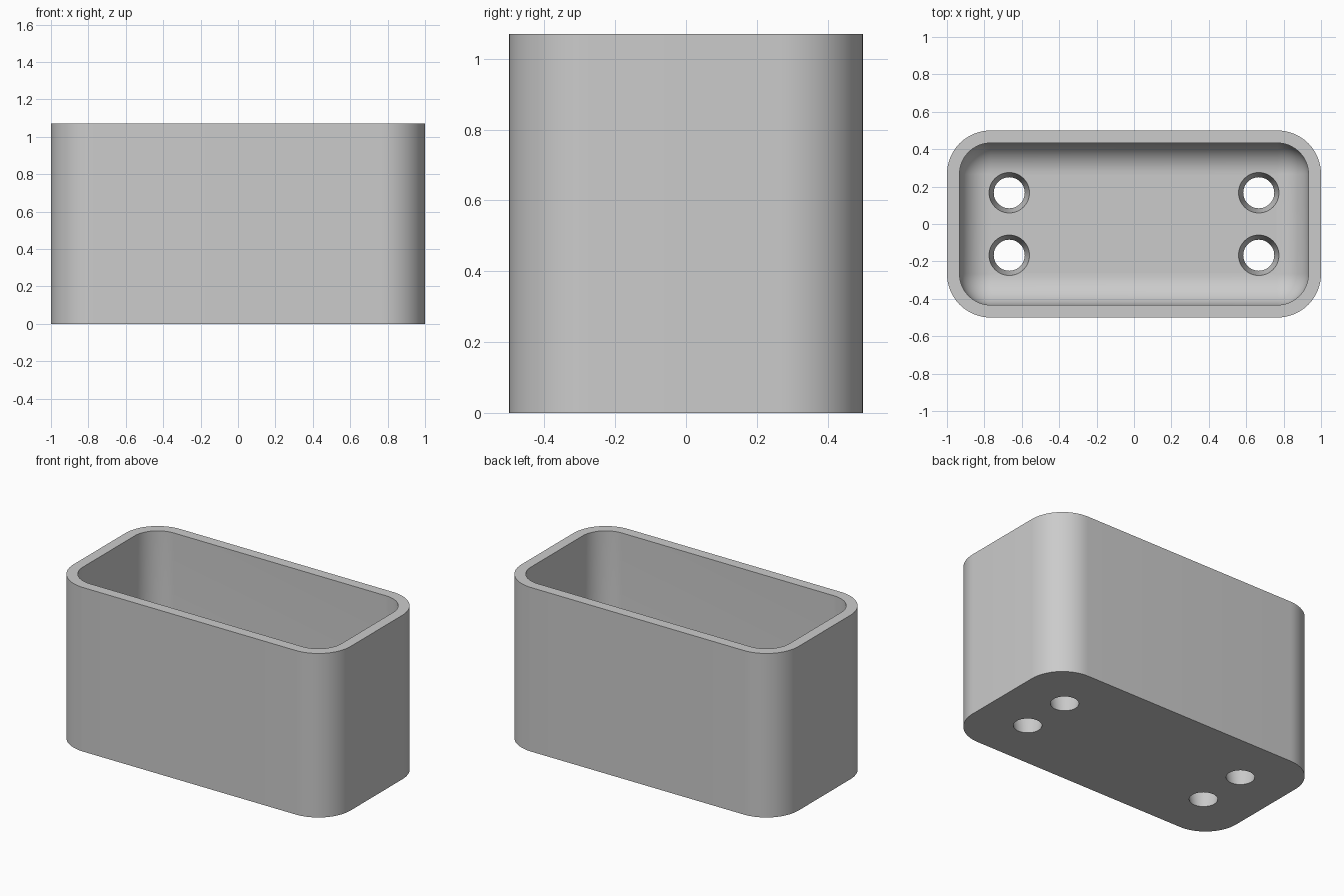
import bpy, bmesh, math

if "Cube" in bpy.data.objects:
    bpy.data.objects.remove(bpy.data.objects["Cube"])

HALF_X, HALF_Y, HEIGHT = 1.0, 0.5, 1.07
WALL, FLOOR = 0.067, 0.133
OUTER_R, INNER_R = 0.233, 0.167
HOLE_X, HOLE_Y = 0.667, 0.167
HOLE_R, HOLE_TOP_R = 0.083, 0.108
CORNER_STEPS, FILLET_STEPS = 16, 12

grey = bpy.data.materials.new("plain grey")
grey.use_nodes = True
grey.diffuse_color = (0.6, 0.6, 0.6, 1)
grey.node_tree.nodes["Principled BSDF"].inputs["Base Color"].default_value = grey.diffuse_color


def ring(bm, inset, radius, z):
    """Rounded rectangle of vertices, counter-clockwise from above."""
    cx, cy = HALF_X - inset - radius, HALF_Y - inset - radius
    verts = []
    for quarter, (sx, sy) in enumerate(((1, 1), (-1, 1), (-1, -1), (1, -1))):
        for i in range(CORNER_STEPS + 1):
            a = (quarter + i / CORNER_STEPS) * math.pi / 2
            verts.append(bm.verts.new((sx * cx + radius * math.cos(a),
                                       sy * cy + radius * math.sin(a), z)))
    return verts


# Box shell: outside wall, rim, inside wall, rounded floor edge
bm = bmesh.new()
rings = [ring(bm, 0, OUTER_R, 0), ring(bm, 0, OUTER_R, HEIGHT),
         ring(bm, WALL, INNER_R, HEIGHT)]
for i in range(FILLET_STEPS + 1):
    a = i / FILLET_STEPS * math.pi / 2
    d = INNER_R * (1 - math.cos(a))
    rings.append(ring(bm, WALL + d, INNER_R - d, FLOOR + INNER_R * (1 - math.sin(a))))
for low, high in zip(rings, rings[1:]):
    for i in range(len(low)):
        j = (i + 1) % len(low)
        bm.faces.new((low[i], low[j], high[j], high[i]))
bm.faces.new(rings[0][::-1])
bm.faces.new(rings[-1])
bmesh.ops.remove_doubles(bm, verts=bm.verts, dist=0.0001)
bmesh.ops.recalc_face_normals(bm, faces=bm.faces)
mesh = bpy.data.meshes.new("open_box")
bm.to_mesh(mesh)
bm.free()
box = bpy.data.objects.new("open_box", mesh)
bpy.context.collection.objects.link(box)
mesh.materials.append(grey)

# Four tapered holes through the floor
slope = (HOLE_TOP_R - HOLE_R) / FLOOR
bottom, top = -0.05, 0.25
cutters = []
for x in (-HOLE_X, HOLE_X):
    for y in (-HOLE_Y, HOLE_Y):
        bpy.ops.mesh.primitive_cone_add(
            vertices=48, radius1=HOLE_R + slope * bottom, radius2=HOLE_R + slope * top,
            depth=top - bottom, location=(x, y, (top + bottom) / 2))
        cutter = bpy.context.object
        cutter.name = "hole_cutter"
        cutter.hide_render = True
        cutter.data.materials.append(grey)
        cutters.append(cutter)
        cut = box.modifiers.new("hole", 'BOOLEAN')
        cut.operation = 'DIFFERENCE'
        cut.solver = 'EXACT'
        cut.object = cutter

bpy.ops.object.select_all(action='DESELECT')
box.select_set(True)
bpy.context.view_layer.objects.active = box
for name in [m.name for m in box.modifiers]:
    bpy.ops.object.modifier_apply(modifier=name)
for cutter in cutters:
    bpy.data.objects.remove(cutter)
bpy.ops.object.shade_smooth_by_angle(angle=math.radians(30))
